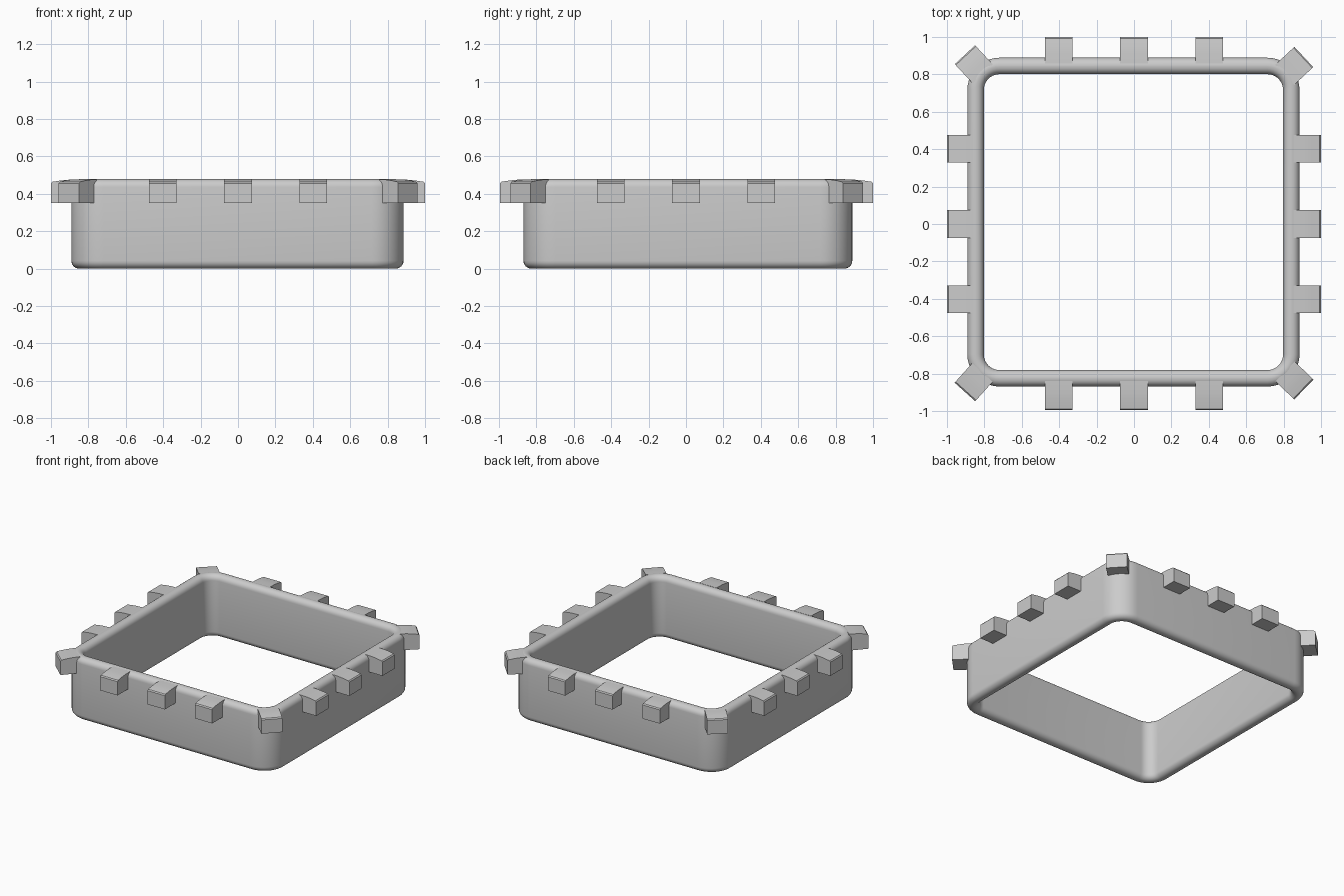
import bpy, bmesh
from math import sin, cos, pi, radians
from mathutils import Matrix

if "Cube" in bpy.data.objects:
    bpy.data.objects.remove(bpy.data.objects["Cube"])

CX, CY = -0.003, 0.01        # frame centre
HX, HY = 0.888, 0.879        # outer half sizes
CORNER, WALL, HEIGHT = 0.172, 0.088, 0.478


def finish(name, bm, angle):
    bmesh.ops.recalc_face_normals(bm, faces=bm.faces)
    me = bpy.data.meshes.new(name)
    bm.to_mesh(me)
    bm.free()
    ob = bpy.data.objects.new(name, me)
    bpy.context.collection.objects.link(ob)
    bpy.ops.object.select_all(action='DESELECT')
    bpy.context.view_layer.objects.active = ob
    ob.select_set(True)
    bpy.ops.object.shade_smooth_by_angle(angle=radians(angle))
    return ob


def wall_section(r=0.042, n=6):
    """Rounded wall section as (inset from the outer side, z)."""
    pts = []
    for cx, cz, a0 in ((r, r, pi), (WALL - r, r, 1.5 * pi),
                       (WALL - r, HEIGHT - r, 0), (r, HEIGHT - r, pi / 2)):
        for i in range(n + 1):
            a = a0 + pi / 2 * i / n
            pts.append((cx + r * cos(a), cz + r * sin(a)))
    return pts


# Rounded square frame: the section swept around four corners
bm = bmesh.new()
rings = []
for k, (sx, sy) in enumerate(((1, 1), (-1, 1), (-1, -1), (1, -1))):
    for i in range(11):
        a = pi / 2 * (k + i / 10)
        px, py = CX + sx * (HX - CORNER), CY + sy * (HY - CORNER)
        rings.append([bm.verts.new((px + (CORNER - d) * cos(a),
                                    py + (CORNER - d) * sin(a), z))
                      for d, z in wall_section()])
for a, b in zip(rings, rings[1:] + rings[:1]):
    for j in range(len(a)):
        k = (j + 1) % len(a)
        bm.faces.new((a[j], a[k], b[k], b[j]))
finish("frame", bm, 40)


def lug(name, x, y, angle, length=0.155, width=0.148):
    """Block whose outer face is centred at x, y and faces along angle."""
    profile = [(0, 0.35), (0, 0.456), (-0.007, 0.464), (-0.05, 0.471),
               (-0.09, 0.475), (-length, 0.477), (-length, 0.35)]
    bm = bmesh.new()
    face = bm.faces.new([bm.verts.new((u, -width / 2, z)) for u, z in profile])
    ext = bmesh.ops.extrude_face_region(bm, geom=[face])
    new = [v for v in ext["geom"] if isinstance(v, bmesh.types.BMVert)]
    bmesh.ops.translate(bm, verts=new, vec=(0, width, 0))
    bm.transform(Matrix.Translation((x, y, 0)) @ Matrix.Rotation(radians(angle), 4, 'Z'))
    finish(name, bm, 30)


# Three lugs on each side
for i, t in enumerate((-0.403, 0, 0.403)):
    lug(f"back_lug_{i}", t, 1.0, 90)
    lug(f"front_lug_{i}", t, -0.995, -90)
    lug(f"left_lug_{i}", -1.0, t, 180)
    lug(f"right_lug_{i}", 1.0, t, 0)

# One diagonal lug on each corner
for i, (x, y, a) in enumerate(((0.908, 0.893, 43), (-0.904, 0.905, 133),
                               (-0.904, -0.898, 228), (0.908, -0.885, -44))):
    lug(f"corner_lug_{i}", x, y, a, 0.14)
